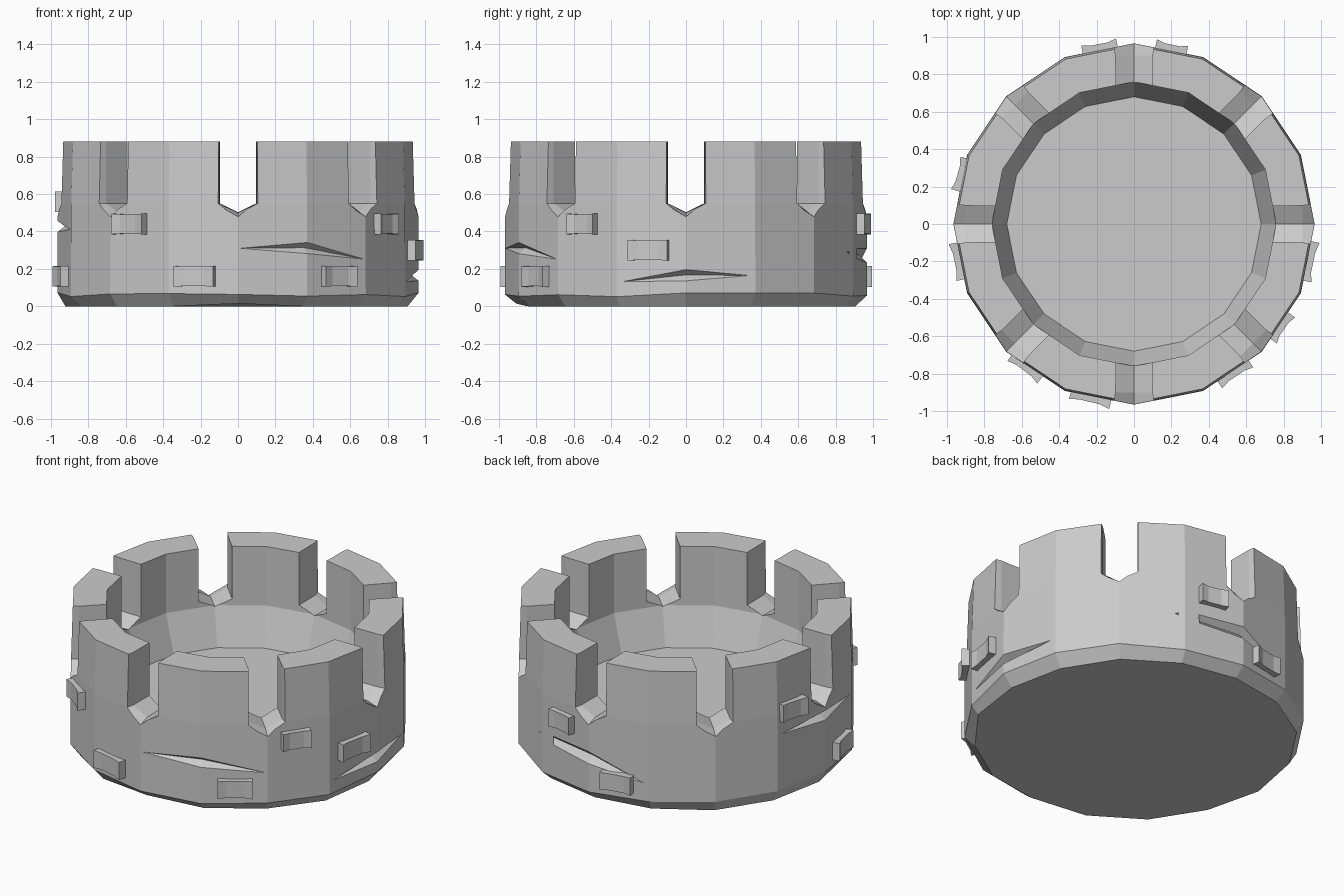
import bpy, bmesh, math, random
from mathutils import Matrix, Vector

if "Cube" in bpy.data.objects:
    bpy.data.objects.remove(bpy.data.objects["Cube"])

random.seed(4)
SIDES = 16


def make_object(name, bm):
    bmesh.ops.recalc_face_normals(bm, faces=bm.faces[:])
    me = bpy.data.meshes.new(name)
    bm.to_mesh(me)
    bm.free()
    ob = bpy.data.objects.new(name, me)
    bpy.context.collection.objects.link(ob)
    return ob


def polar(r, deg, z):
    a = math.radians(deg)
    return Vector((r * math.cos(a), r * math.sin(a), z))


def loft(bm, sections):
    """Closed skin through a list of equal-length point rings."""
    rings = [[bm.verts.new(p) for p in s] for s in sections]
    n = len(rings[0])
    for a, b in zip(rings, rings[1:]):
        for i in range(n):
            j = (i + 1) % n
            bm.faces.new((a[i], a[j], b[j], b[i]))
    bm.faces.new(rings[0][::-1])
    bm.faces.new(rings[-1])
    return [v for r in rings for v in r]


def cut(target, cutter):
    mod = target.modifiers.new("cut", 'BOOLEAN')
    mod.operation = 'DIFFERENCE'
    mod.solver = 'EXACT'
    mod.object = cutter
    bpy.context.view_layer.objects.active = target
    bpy.ops.object.modifier_apply(modifier=mod.name)
    bpy.data.objects.remove(cutter)


# tower wall with sunken floor, slightly uneven at the foot
profile = [(.915, 0), (.966, .062), (.965, .55), (.955, .88),
           (.76, .88), (.76, .51), (.68, .28)]
bm = bmesh.new()
sections = []
for k, (r, z) in enumerate(profile):
    ring = []
    for i in range(SIDES):
        dz, dr = 0, 0
        if k == 0:
            dr = random.uniform(-.015, .015)
            dz = .015 if i == 12 else 0
        elif k == 1:
            dz = random.uniform(-.012, .015)
        ring.append(polar(r + dr, i * 360 / SIDES, z + dz))
    sections.append(ring)
loft(bm, sections)
tower = make_object("tower_wall", bm)

# eight battlement gaps with V-shaped sills, flared at the outside
bm = bmesh.new()
for i in range(8):
    secs = []
    for r, hw, shoulder, tip in ((.6, .095, .55, .505), (.9, .098, .55, .5),
                                 (1.05, .125, .55, .45)):
        secs.append([(r, -hw, 1.1), (r, -hw, shoulder), (r, 0, tip),
                     (r, hw, shoulder), (r, hw, 1.1)])
    vs = loft(bm, secs)
    bmesh.ops.rotate(bm, verts=vs, cent=(0, 0, 0),
                     matrix=Matrix.Rotation(math.radians(45 * i), 3, 'Z'))
cut(tower, make_object("gap_cutter", bm))

# weathered cracks: start angle, z, middle angle, top z, bottom z, end angle, z
cracks = [(270, .31, 292.5, .345, .275, 315, .25),
          (-22, .13, 0, .2, .13, 22, .165),
          (62, .29, 90, .32, .22, 112, .17),
          (158, .42, 180, .46, .39, 202, .41)]
bm = bmesh.new()
for a0, z0, am, zt, zb, a1, z1 in cracks:
    zm = zb + (zt - zb) * .55
    pts = [polar(.967, a0, z0), polar(.967, a1, z1), polar(.925, am, zm),
           polar(1.0, am, zt + .02), polar(1.0, am, zb - .02)]
    e0, e1, deep, top, low = [bm.verts.new(p) for p in pts]
    for f in ((e0, deep, top), (e0, low, deep), (e0, top, low),
              (e1, top, deep), (e1, deep, low), (e1, low, top)):
        bm.faces.new(f)
cut(tower, make_object("crack_cutter", bm))

# raised stones: angle, height, width
stones = [(78, .44, .17), (101, .16, .19), (164, .56, .18), (192, .16, .2),
          (233, .44, .2), (256, .16, .22), (304, .16, .2), (325, .44, .17),
          (348, .3, .215)]
for n, (ang, z, w) in enumerate(stones):
    bm = bmesh.new()
    secs = []
    for y, hh, out in ((-w / 2, .055, .992), (-w / 4, .052, .98),
                       (w / 4, .052, .98), (w / 2, .055, .992)):
        secs.append([(.91, y, -hh), (out, y, -hh), (out, y, hh), (.91, y, hh)])
    loft(bm, secs)
    outer = [e for e in bm.edges if any(v.co.x > .95 for v in e.verts)
             and e.calc_face_angle(0) > .6]
    bmesh.ops.bevel(bm, geom=outer, offset=.014, segments=1, affect='EDGES')
    bm.transform(Matrix.Translation((0, 0, z)) @
                 Matrix.Rotation(math.radians(ang), 4, 'Z'))
    make_object("raised_stone_%d" % (n + 1), bm)
